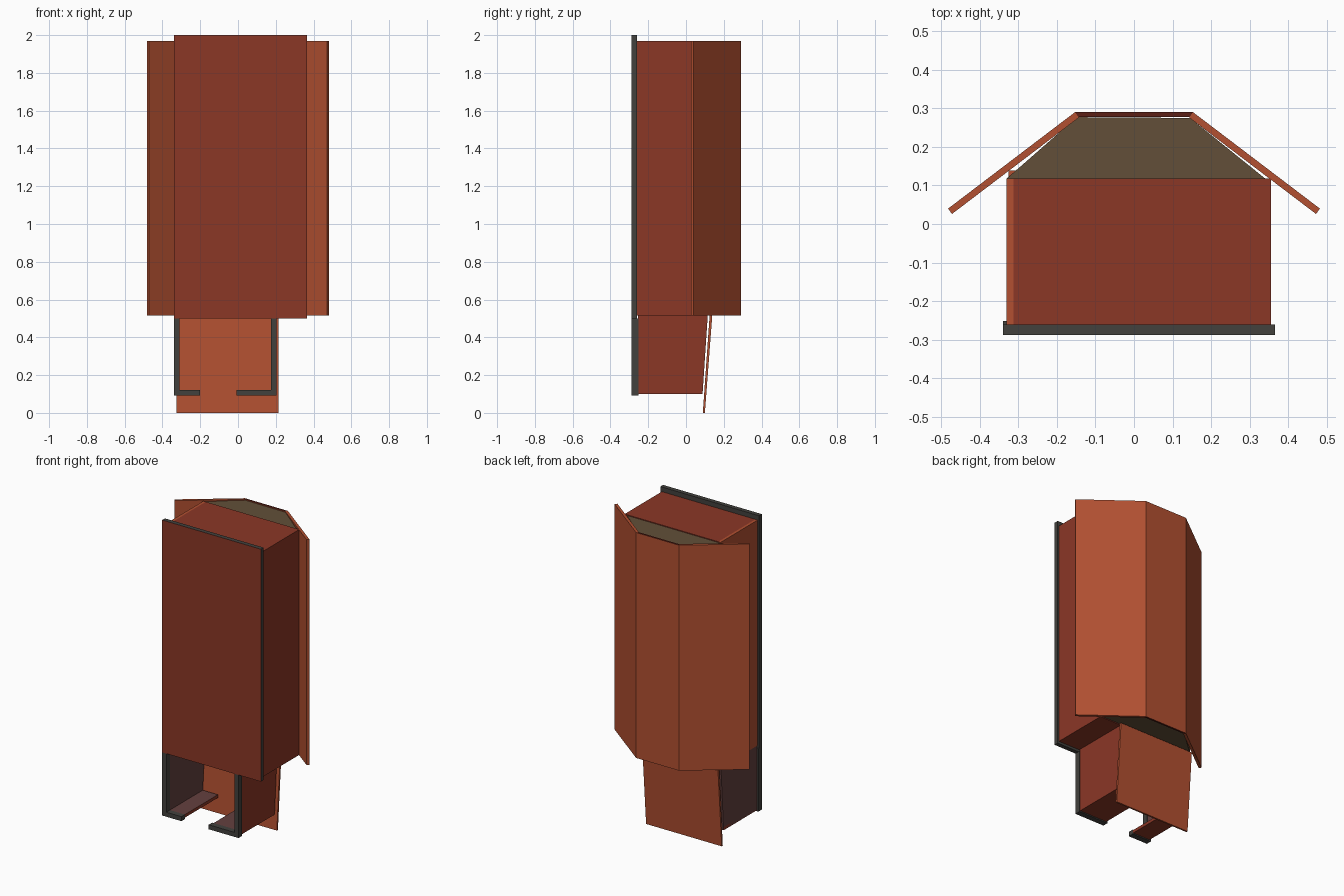
import bpy
import bmesh
from mathutils import Vector

cube = bpy.data.objects.get("Cube")
if cube:
    bpy.data.objects.remove(cube, do_unlink=True)


def material(name, rgb):
    linear = [((c / 255 + 0.055) / 1.055) ** 2.4 for c in rgb]
    mat = bpy.data.materials.new(name)
    mat.use_nodes = True
    mat.diffuse_color = (*linear, 1)
    bsdf = mat.node_tree.nodes["Principled BSDF"]
    bsdf.inputs["Base Color"].default_value = (*linear, 1)
    bsdf.inputs["Roughness"].default_value = 0.8
    return mat


RED = material("brick red", (139, 55, 38))
ORANGE = material("rust orange", (178, 80, 49))
GREY = material("dark grey", (66, 65, 61))
OLIVE = material("olive brown", (98, 79, 56))
PLUM = material("plum brown", (100, 64, 62))
MAROON = material("maroon", (92, 32, 22))


def prism(name, outline, lo, hi, axis, base, accent=None, rule=None):
    """Extrude a 2D outline along an axis; faces whose normal meets the rule get the accent."""
    def place(p, h):
        return Vector((h, *p)) if axis == "x" else Vector((*p, h))
    bm = bmesh.new()
    ends = [[bm.verts.new(place(p, h)) for p in outline] for h in (lo, hi)]
    n = len(outline)
    for ring in ends:
        bm.faces.new(ring)
    for i in range(n):
        j = (i + 1) % n
        bm.faces.new((ends[0][i], ends[0][j], ends[1][j], ends[1][i]))
    bmesh.ops.recalc_face_normals(bm, faces=bm.faces)
    mesh = bpy.data.meshes.new(name)
    mesh.materials.append(base)
    if accent:
        mesh.materials.append(accent)
        for face in bm.faces:
            face.material_index = int(rule(face.normal))
    bm.to_mesh(mesh)
    bm.free()
    obj = bpy.data.objects.new(name, mesh)
    bpy.context.collection.objects.link(obj)
    return obj


def box(name, x, y, z, *paint):
    outline = [(x[0], y[0]), (x[1], y[0]), (x[1], y[1]), (x[0], y[1])]
    return prism(name, outline, *z, "z", *paint)


# Main body, side cladding and base slab
BODY_Z = (0.515, 1.97)
box("main_body", (-0.313, 0.355), (-0.26, 0.118), BODY_Z, RED)
box("side_cladding", (-0.33, -0.313), (-0.26, 0.118), BODY_Z, ORANGE)
box("base_slab", (-0.34, 0.365), (-0.288, -0.26), (0.5, 2.0),
    GREY, RED, lambda n: n.y < -0.9)

# Roof core and three roof panels
core = [(-0.33, 0.118), (0.34, 0.118), (0.145, 0.275), (-0.148, 0.277)]
prism("roof_core", core, 0.52, 1.965, "z", OLIVE)
for name, s in (("roof_panel_left", 1), ("roof_panel_right", -1)):
    panel = [(s * x, y) for x, y in
             ((0.472, 0.026), (0.482, 0.04), (0.153, 0.29), (0.143, 0.276))]
    prism(name, panel, *BODY_Z, "z", ORANGE)
box("roof_panel_back", (-0.153, 0.153), (0.277, 0.29), BODY_Z,
    ORANGE, MAROON, lambda n: abs(n.z) > 0.9)

# Porch walls, sloped along the back
wall = [(-0.255, 0.105), (0.088, 0.105), (0.115, 0.515), (-0.255, 0.515)]
prism("porch_wall_right", wall, -0.33, -0.313, "x", PLUM)
prism("porch_wall_left", wall, 0.182, 0.2, "x", PLUM, RED, lambda n: n.x > 0.9)

# Porch floor strips on both sides of the opening, with grey trim in front
for side, strip, post in (("right", (-0.33, -0.205), (-0.34, -0.31)),
                          ("left", (0.0, 0.2), (0.175, 0.205))):
    box("porch_floor_" + side, strip, (-0.255, 0.088), (0.1, 0.12),
        RED, PLUM, lambda n: n.z > 0.9)
    box("porch_post_" + side, post, (-0.288, -0.252), (0.093, 0.5), GREY)
    lip = (post[1], -0.202) if side == "right" else (-0.008, post[0])
    box("porch_lip_" + side, lip, (-0.288, -0.252), (0.093, 0.122), GREY)

# Porch roof, a thin leaning sheet
sheet = [(0.089, 0.0), (0.1, 0.0), (0.139, 0.515), (0.125, 0.515)]
prism("porch_roof", sheet, -0.325, 0.215, "x", ORANGE)
